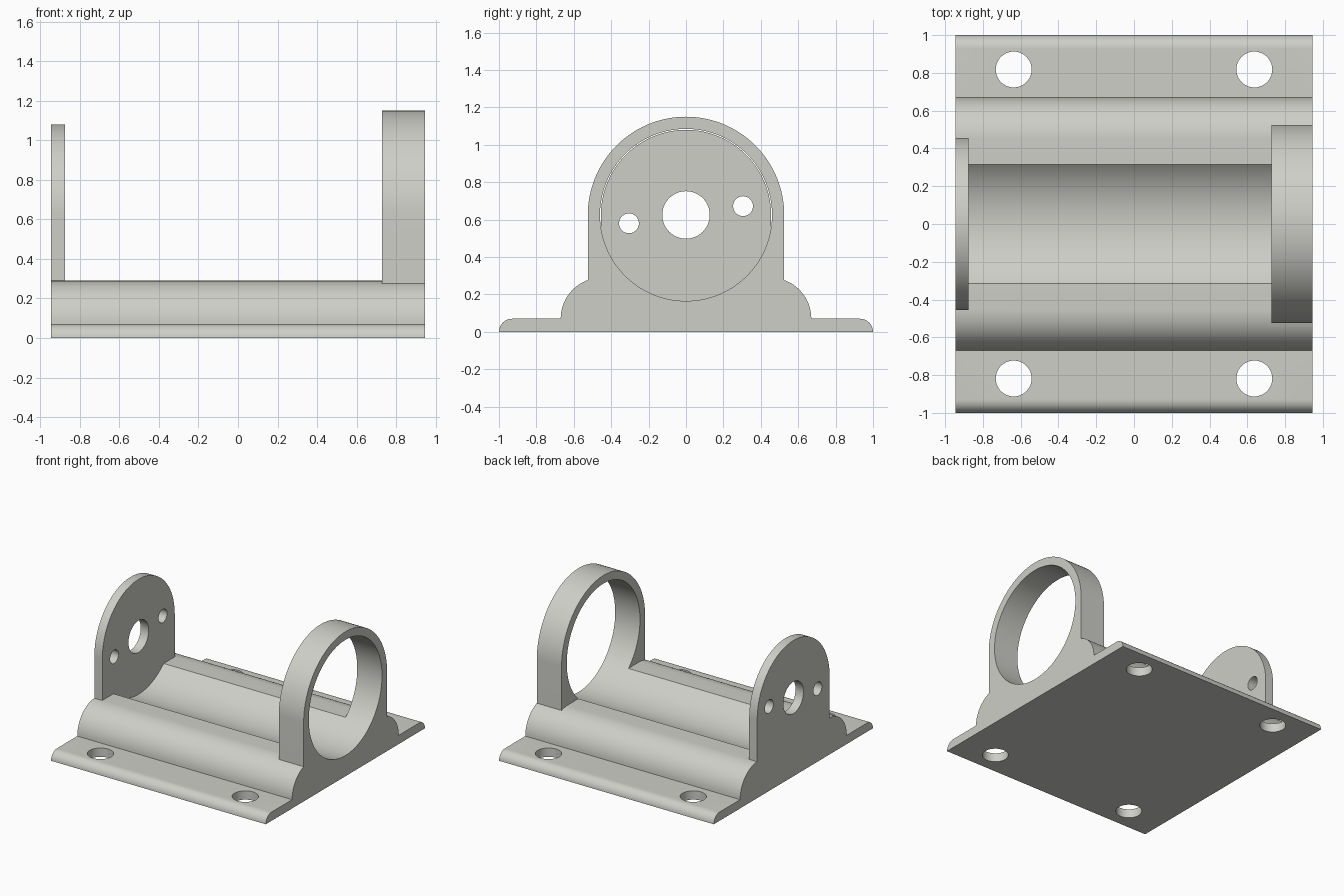
import bpy, math
from math import radians, cos, sin, pi

if "Cube" in bpy.data.objects:
    bpy.data.objects.remove(bpy.data.objects["Cube"])

X0, X1 = -0.945, 0.945     # ends of the bracket
ZC = 0.625                 # height of the motor axis
BORE = 0.46                # cradle radius

mat = bpy.data.materials.new("light_grey")
mat.diffuse_color = (0.62, 0.62, 0.58, 1)
mat.use_nodes = True
mat.node_tree.nodes["Principled BSDF"].inputs["Base Color"].default_value = mat.diffuse_color


def arc(cy, cz, r, a0, a1, n):
    return [(cy + r * cos(radians(a0 + (a1 - a0) * i / n)),
             cz + r * sin(radians(a0 + (a1 - a0) * i / n))) for i in range(n + 1)]


def extrude_x(name, pts, x0, x1):
    """Solid from a counter-clockwise (y, z) profile."""
    n = len(pts)
    verts = [(x, y, z) for x in (x0, x1) for y, z in pts]
    faces = [list(range(n))[::-1], list(range(n, 2 * n))]
    faces += [(i, (i + 1) % n, n + (i + 1) % n, n + i) for i in range(n)]
    me = bpy.data.meshes.new(name)
    me.from_pydata(verts, [], faces)
    me.materials.append(mat)
    ob = bpy.data.objects.new(name, me)
    bpy.context.collection.objects.link(ob)
    return ob


def cylinder_x(name, y, z, r, x0, x1, n=48):
    return extrude_x(name, arc(y, z, r, 0, 360, n)[:-1], x0, x1)


def combine(target, tool, operation):
    m = target.modifiers.new(operation.lower(), 'BOOLEAN')
    m.operation, m.solver, m.object = operation, 'EXACT', tool
    bpy.context.view_layer.objects.active = target
    bpy.ops.object.modifier_apply(modifier=m.name)
    bpy.data.objects.remove(tool)


def arch(name, r, x0, x1):
    pts = [(-r, 0.1), (r, 0.1)] + arc(0, ZC, r, 0, 180, 64)
    return extrude_x(name, pts, x0, x1)


# base: flanges with rounded edges, stepping up to quarter-round shoulders
half = [(1.0, 0.0)] + arc(0.93, 0.0, 0.07, 0, 90, 10)[1:] + arc(0.45, 0.07, 0.22, 0, 90, 20)
base = extrude_x("motor_bracket", half + [(-y, z) for y, z in reversed(half)], X0, X1)

# end plate and clamp ring
combine(base, arch("end_plate", 0.455, X0, -0.875), 'UNION')
combine(base, arch("clamp_ring", 0.525, 0.727, X1), 'UNION')

# cradle trough running through the ring
combine(base, cylinder_x("trough_cutter", 0, ZC, BORE, -0.875, 1.2, 128), 'DIFFERENCE')

# shaft hole and two screw holes in the end plate
for y, z, r in ((0, ZC, 0.127), (-0.305, 0.58, 0.053), (0.305, 0.672, 0.053)):
    combine(base, cylinder_x("plate_hole_cutter", y, z, r, -1.2, -0.7), 'DIFFERENCE')

# mounting holes in the flanges
for x in (-0.637, 0.637):
    for y in (-0.818, 0.818):
        bpy.ops.mesh.primitive_cylinder_add(vertices=48, radius=0.095, depth=0.5, location=(x, y, 0))
        cutter = bpy.context.object
        cutter.data.materials.append(mat)
        combine(base, cutter, 'DIFFERENCE')

# smooth curved faces, sharp edges
bpy.ops.object.select_all(action='DESELECT')
base.select_set(True)
bpy.context.view_layer.objects.active = base
bpy.ops.object.shade_smooth_by_angle(angle=radians(30))
